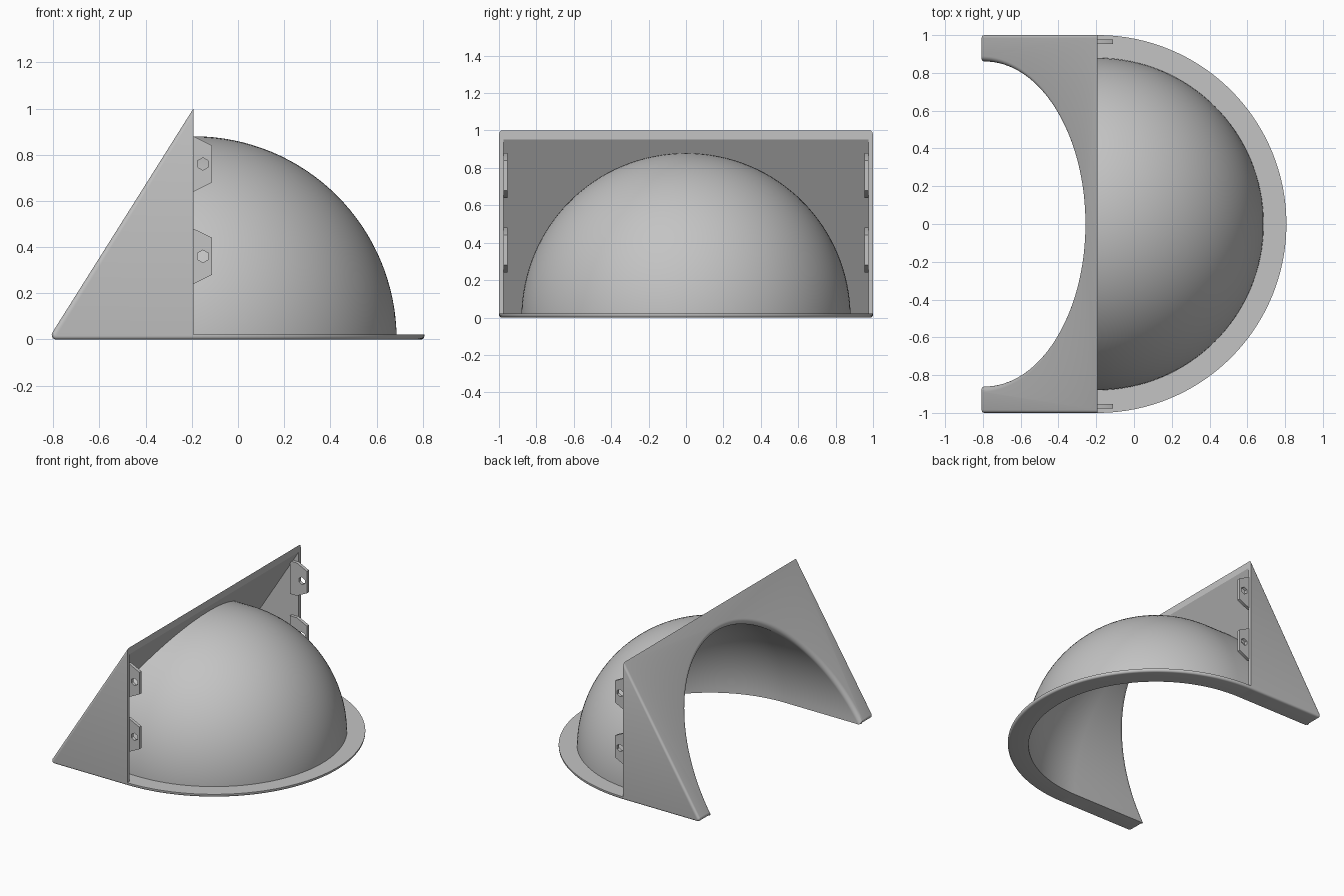
import bpy, bmesh, math
from mathutils import Vector

if "Cube" in bpy.data.objects:
    bpy.data.objects.remove(bpy.data.objects["Cube"], do_unlink=True)

EDGE = -0.193            # plane where the wedge ends and the dome begins
TIP = -0.823             # sharp corner of the wedge before rounding
FLOOR = 0.022            # flange thickness
ROUND = 0.015            # soft edge radius
NORMAL = Vector((-1, 0, EDGE - TIP)).normalized()
LEVEL = NORMAL.dot(Vector((EDGE, 0, 1)))

grey = bpy.data.materials.new("light_grey")
grey.use_nodes = True
colour = (0.55, 0.55, 0.55, 1)
grey.diffuse_color = colour
grey.node_tree.nodes["Principled BSDF"].inputs["Base Color"].default_value = colour


def make(name, bm):
    bmesh.ops.recalc_face_normals(bm, faces=bm.faces)
    mesh = bpy.data.meshes.new(name)
    bm.to_mesh(mesh)
    bm.free()
    mesh.materials.append(grey)
    obj = bpy.data.objects.new(name, mesh)
    bpy.context.collection.objects.link(obj)
    return obj


def combine(obj, other, operation):
    """Apply a boolean and remove the helper."""
    other.hide_render = True
    mod = obj.modifiers.new("cut", "BOOLEAN")
    mod.operation, mod.object, mod.solver = operation, other, "EXACT"
    bpy.context.view_layer.objects.active = obj
    bpy.ops.object.modifier_apply(modifier=mod.name)
    bpy.data.objects.remove(other, do_unlink=True)


def prism(outline, y0, y1):
    """Extrude an (x, z) outline along y."""
    bm = bmesh.new()
    face = bm.faces.new([bm.verts.new((x, y0, z)) for x, z in outline])
    new = bmesh.ops.extrude_face_region(bm, geom=[face])["geom"]
    moved = [v for v in new if isinstance(v, bmesh.types.BMVert)]
    bmesh.ops.translate(bm, verts=moved, vec=(0, y1 - y0, 0))
    return bm


def capsule(radius, depth, fillet=0, segments=128, rows=32):
    """Tube from the sloped plane into a half sphere, with an optional flared mouth."""
    bm = bmesh.new()
    columns = []
    for i in range(segments):
        a = math.tau * i / segments
        d = Vector((0, math.cos(a), math.sin(a)))
        p = d * (radius + fillet)
        p.x = (LEVEL - depth - NORMAL.z * p.z) / NORMAL.x
        points = [p]
        if fillet:
            points = [p + NORMAL * (fillet + 0.2)]
            points += [p + fillet * NORMAL.slerp(-d, k / 8) for k in range(9)]
        for k in range(rows):
            t = math.pi / 2 * k / rows
            points.append(Vector((EDGE + radius * math.sin(t), 0, 0)) + d * radius * math.cos(t))
        columns.append([bm.verts.new(q) for q in points])
    pole = bm.verts.new((EDGE + radius, 0, 0))
    for i, c in enumerate(columns):
        e = columns[(i + 1) % segments]
        for k in range(len(c) - 1):
            bm.faces.new((c[k], c[k + 1], e[k + 1], e[k]))
        bm.faces.new((c[-1], pole, e[-1]))
    bm.faces.new([c[0] for c in columns])
    return bm


# Wedge body with a rounded tip and soft side edges
slope = math.atan2(1, EDGE - TIP)
r = 0.02
cx = TIP + r / math.tan(slope / 2)
outline = [(EDGE, 0), (EDGE, 1)]
for k in range(9):
    a = math.pi / 2 + slope + (math.pi - slope) * k / 8
    outline.append((cx + r * math.cos(a), r + r * math.sin(a)))
bm = prism(outline, -1, 1)
soft = [e for e in bm.edges
        if abs(e.verts[0].co.y - e.verts[1].co.y) < 0.1
        and not all(abs(v.co.x - EDGE) < 1e-4 for v in e.verts)]
bmesh.ops.bevel(bm, geom=soft, offset=ROUND, segments=4, profile=0.5, affect="EDGES")
hood = make("hood", bm)

# Hollow inside of the wedge, open towards the dome
shift = TIP + 0.031
ceiling = (EDGE - shift) / (EDGE - TIP)
inner = [(shift + FLOOR * (EDGE - TIP), FLOOR), (EDGE + 0.2, FLOOR),
         (EDGE + 0.2, ceiling), (EDGE, ceiling)]
combine(hood, make("wedge_hollow", prism(inner, -0.975, 0.975)), "DIFFERENCE")

# Dome with its tube running into the sloped plate
bm = capsule(0.88, 0.013)
cut = bmesh.ops.bisect_plane(bm, geom=bm.verts[:] + bm.edges[:] + bm.faces[:],
                             plane_co=(0, 0, 0.004), plane_no=(0, 0, -1), clear_outer=True)
bmesh.ops.holes_fill(bm, edges=[e for e in bm.edges if e.is_boundary], sides=0)
combine(hood, make("dome", bm), "UNION")

# Half round flange
bm = bmesh.new()
profile = [(0.8, FLOOR), (0.8, 0)]
for k in range(5):
    a = math.pi / 2 * k / 4
    profile.append((1 - ROUND + ROUND * math.sin(a), ROUND - ROUND * math.cos(a)))
profile.append((1, FLOOR))
rings = []
steps = 96
for i in range(steps + 1):
    a = math.radians(-90.5 + 181 * i / steps)
    rings.append([bm.verts.new((EDGE + q * math.cos(a), q * math.sin(a), z)) for q, z in profile])
for s, t in zip(rings, rings[1:]):
    for k in range(len(profile)):
        n = (k + 1) % len(profile)
        bm.faces.new((s[k], s[n], t[n], t[k]))
bm.faces.new(rings[0])
bm.faces.new(rings[-1])
combine(hood, make("flange", bm), "UNION")

# Inside of the dome and the flared opening
combine(hood, make("opening", capsule(0.86, 0.03, fillet=0.03)), "DIFFERENCE")

# Mounting tabs with hexagonal holes
tabs = []
for side, label in ((-1, "front"), (1, "back")):
    for z, place in ((0.36, "lower"), (0.76, "upper")):
        shape = [(-0.25, z - 0.12), (EDGE, z - 0.12), (-0.112, z - 0.08),
                 (-0.112, z + 0.08), (EDGE, z + 0.12), (-0.25, z + 0.12)]
        tab = make(f"{label}_{place}_tab", prism(shape, side * 0.954, side * 0.977))
        hexagon = [(-0.152 + 0.027 * math.sin(math.tau * k / 6),
                    z + 0.027 * math.cos(math.tau * k / 6)) for k in range(6)]
        combine(tab, make("hole", prism(hexagon, side * 0.9, side * 1.05)), "DIFFERENCE")
        tabs.append(tab)

# Smooth the curved surfaces, keep the edges crisp
bpy.ops.object.select_all(action="DESELECT")
for obj in [hood] + tabs:
    obj.select_set(True)
bpy.context.view_layer.objects.active = hood
bpy.ops.object.shade_smooth_by_angle(angle=math.radians(30))
